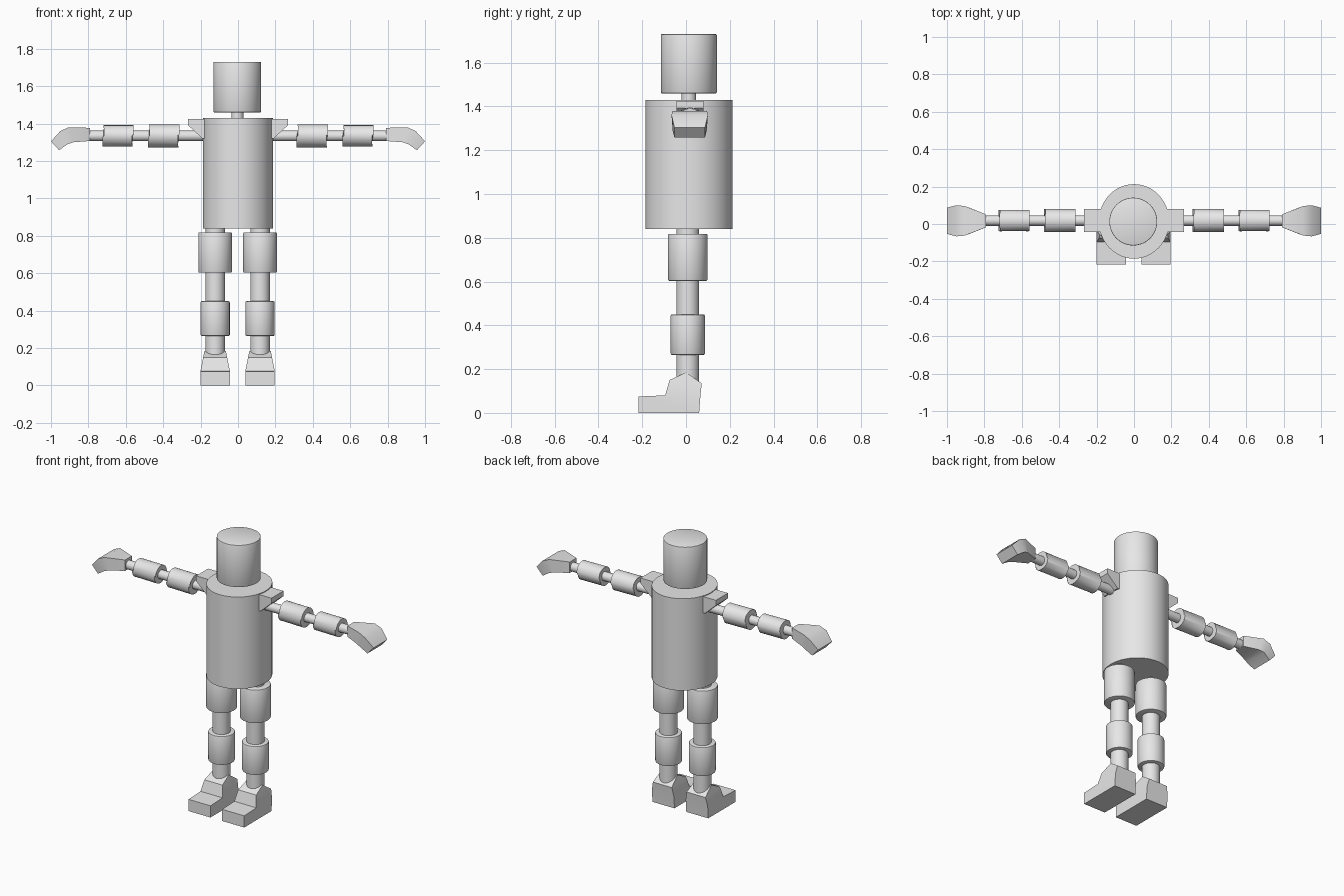
import bpy, bmesh, math
from mathutils import Matrix

if "Cube" in bpy.data.objects:
    bpy.data.objects.remove(bpy.data.objects["Cube"], do_unlink=True)

GREY = (0.8, 0.8, 0.8, 1.0)
mat = bpy.data.materials.new("light_grey")
mat.use_nodes = True
mat.diffuse_color = GREY
mat.node_tree.nodes["Principled BSDF"].inputs["Base Color"].default_value = GREY


def finish(name, bm):
    """Turn a bmesh into a smooth-shaded object with sharp edges kept."""
    bmesh.ops.recalc_face_normals(bm, faces=bm.faces)
    mesh = bpy.data.meshes.new(name)
    bm.to_mesh(mesh)
    bm.free()
    mesh.materials.append(mat)
    obj = bpy.data.objects.new(name, mesh)
    bpy.context.collection.objects.link(obj)
    bpy.ops.object.select_all(action='DESELECT')
    obj.select_set(True)
    bpy.context.view_layer.objects.active = obj
    bpy.ops.object.shade_smooth_by_angle(angle=math.radians(30))
    return obj


def tube(name, axis, start, end, radius, center, stretch=1.0, bevel=0.0):
    """Capped cylinder along x or z; center gives the other two coordinates."""
    bm = bmesh.new()
    bmesh.ops.create_cone(bm, cap_ends=True, segments=48, radius1=radius,
                          radius2=radius, depth=abs(end - start))
    mid = (start + end) / 2
    if axis == 'x':
        place = Matrix.Translation((mid, *center)) @ Matrix.Rotation(math.pi / 2, 4, 'Y')
    else:
        place = Matrix.Translation((*center, mid)) @ Matrix.Diagonal((1, stretch, 1, 1))
    bm.transform(place)
    if bevel:
        rims = [e for e in bm.edges if any(len(f.verts) > 4 for f in e.link_faces)]
        bmesh.ops.bevel(bm, geom=rims, offset=bevel, segments=2, profile=0.5,
                        affect='EDGES')
    return finish(name, bm)


def slab(name, points, sides, place):
    """Closed outline of (along, height, half width), filled on both sides."""
    bm = bmesh.new()
    rows = [[bm.verts.new(place(a, s * w, z)) for a, z, w in points] for s in (-1, 1)]
    n = len(points)
    for i in range(n):
        j = (i + 1) % n
        bm.faces.new((rows[0][i], rows[0][j], rows[1][j], rows[1][i]))
    for row in rows:
        for side in sides:
            bm.faces.new([row[i] for i in side])
    return finish(name, bm)


# Head, neck and torso
tube("head", 'z', 1.46, 1.73, 0.128, (-0.004, 0.013), bevel=0.004)
tube("neck", 'z', 1.41, 1.48, 0.033, (-0.003, 0.013))
tube("torso", 'z', 0.84, 1.43, 0.188, (0, 0.014), stretch=1.06)

# Hand and foot outlines
hand = [(0.79, 1.377, 0.034), (0.905, 1.38, 0.079), (0.95, 1.36, 0.083), (1.0, 1.305, 0.07),
        (0.957, 1.258, 0.07), (0.91, 1.29, 0.078), (0.88, 1.3, 0.07), (0.79, 1.307, 0.034)]
hand_sides = [(0, 1, 6, 7), (1, 2, 5, 6), (2, 3, 4, 5)]
foot = [(-0.217, 0, 0.078), (-0.217, 0.075, 0.078), (-0.095, 0.08, 0.078),
        (-0.075, 0.15, 0.064), (0.0, 0.185, 0.057), (0.072, 0.135, 0.067),
        (0.066, 0.08, 0.078), (0.06, 0, 0.078)]
foot_sides = [(0, 1, 2, 6, 7), (2, 3, 4, 5, 6)]
shoulder = [(0.1, 1.425, 0.061), (0.268, 1.425, 0.061), (0.268, 1.392, 0.061),
            (0.19, 1.32, 0.061), (0.1, 1.32, 0.061)]

for label, s in (("left", 1), ("right", -1)):
    # Arm
    arm = (0.018, 1.334)
    slab(label + "_shoulder", shoulder, [range(5)],
         lambda a, w, z: (s * a, 0.018 + w, z))
    tube(label + "_arm_rod", 'x', s * 0.12, s * 0.82, 0.028, arm)
    tube(label + "_upper_arm_sleeve", 'x', s * 0.318, s * 0.476, 0.061, arm, bevel=0.005)
    tube(label + "_forearm_sleeve", 'x', s * 0.563, s * 0.72, 0.057, arm, bevel=0.005)
    slab(label + "_hand", hand, hand_sides, lambda a, w, z: (s * a, 0.017 + w, z))

    # Leg
    x = s * 0.12 - 0.002
    leg = (x, 0.008)
    tube(label + "_leg_rod", 'z', 0.13, 0.86, 0.052, leg)
    tube(label + "_thigh_sleeve", 'z', 0.603, 0.818, 0.09, leg, bevel=0.006)
    tube(label + "_shin_sleeve", 'z', 0.265, 0.45, 0.078, leg, bevel=0.006)
    slab(label + "_foot", foot, foot_sides, lambda a, w, z: (x + w, a, z))
